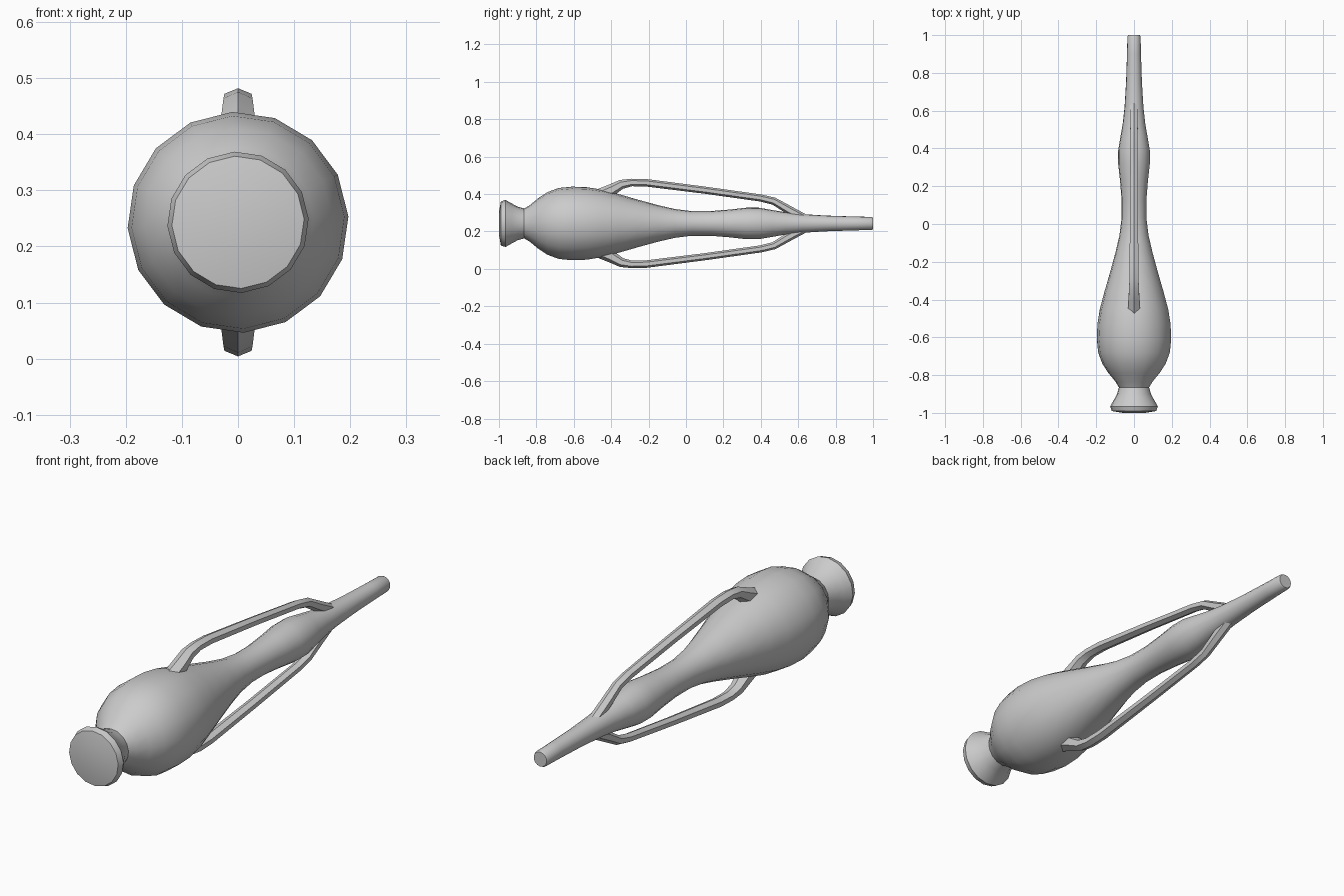
import bpy, bmesh, math
from mathutils import Vector

if "Cube" in bpy.data.objects:
    bpy.data.objects.remove(bpy.data.objects["Cube"])

AXIS_Z = 0.243
SIDES = 16

clay = bpy.data.materials.new("grey_clay")
clay.diffuse_color = (0.6, 0.6, 0.6, 1)
clay.use_nodes = True
clay.node_tree.nodes["Principled BSDF"].inputs["Base Color"].default_value = clay.diffuse_color


def loft(name, rings, angle):
    """Skin a list of closed rings, cap both ends and shade smooth."""
    bm = bmesh.new()
    loops = [[bm.verts.new(p) for p in ring] for ring in rings]
    n = len(rings[0])
    for a, b in zip(loops, loops[1:]):
        for i in range(n):
            j = (i + 1) % n
            bm.faces.new((a[i], a[j], b[j], b[i]))
    bm.faces.new(loops[0])
    bm.faces.new(loops[-1])
    bmesh.ops.recalc_face_normals(bm, faces=bm.faces)
    me = bpy.data.meshes.new(name)
    bm.to_mesh(me)
    bm.free()
    me.materials.append(clay)
    ob = bpy.data.objects.new(name, me)
    bpy.context.collection.objects.link(ob)
    bpy.ops.object.select_all(action='DESELECT')
    ob.select_set(True)
    bpy.context.view_layer.objects.active = ob
    bpy.ops.object.shade_smooth_by_angle(angle=math.radians(angle))
    return ob


# Vase body, foot and neck: (position along the axis, radius)
profile = [
    (-1.0, 0.06), (-0.99, 0.118), (-0.965, 0.126), (-0.93, 0.106), (-0.9, 0.09),
    (-0.865, 0.08), (-0.835, 0.098), (-0.79, 0.135), (-0.74, 0.168), (-0.68, 0.19),
    (-0.61, 0.197), (-0.53, 0.194), (-0.45, 0.181), (-0.36, 0.157), (-0.26, 0.128),
    (-0.15, 0.098), (-0.06, 0.077), (0.03, 0.066), (0.13, 0.066), (0.23, 0.074),
    (0.32, 0.084), (0.39, 0.084), (0.46, 0.072), (0.53, 0.06), (0.62, 0.05),
    (0.75, 0.042), (0.9, 0.037), (0.992, 0.035), (1.0, 0.031),
]
turn = [math.radians(3) + 2 * math.pi * i / SIDES for i in range(SIDES)]
loft("vase_body", [[(r * math.cos(t), y, AXIS_Z + r * math.sin(t)) for t in turn]
                   for y, r in profile], 40)

# Handles: (along the axis, height above the axis, half width, half thickness)
path = [
    (-0.46, 0.15, 0.036, 0.036), (-0.40, 0.178, 0.034, 0.032),
    (-0.345, 0.209, 0.030, 0.025), (-0.29, 0.219, 0.028, 0.020),
    (-0.21, 0.217, 0.027, 0.020), (0.1, 0.178, 0.024, 0.019),
    (0.4, 0.136, 0.022, 0.019), (0.47, 0.119, 0.022, 0.020),
    (0.55, 0.072, 0.024, 0.023), (0.63, 0.03, 0.025, 0.022),
]


def handle(name, side):
    pts = [Vector((0, y, h)) for y, h, _, _ in path]
    rings = []
    for k, (_, _, w, d) in enumerate(path):
        along = (pts[min(k + 1, len(pts) - 1)] - pts[max(k - 1, 0)]).normalized()
        up = Vector((0, -along.z, along.y))
        ring = []
        for i in range(6):
            t = math.pi / 2 + i * math.pi / 3
            p = pts[k] + up * (d * math.sin(t))
            ring.append((side * w * math.cos(t), p.y, AXIS_Z + side * p.z))
        rings.append(ring)
    loft(name, rings, 40)


handle("upper_handle", 1)
handle("lower_handle", -1)
